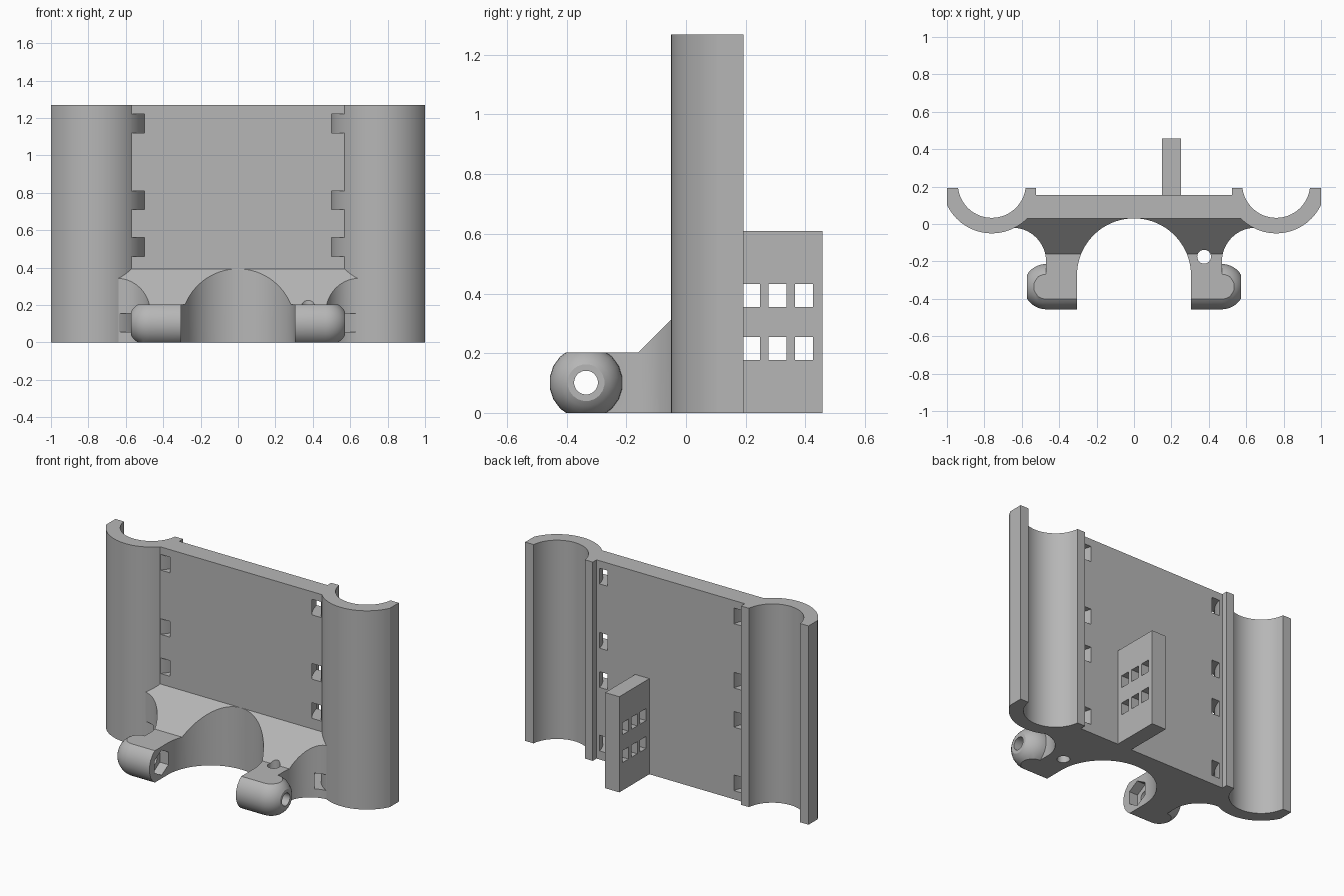
import bpy
import bmesh
from math import sin, cos, pi, radians, sqrt, asin

if "Cube" in bpy.data.objects:
    bpy.data.objects.remove(bpy.data.objects["Cube"], do_unlink=True)

grey = bpy.data.materials.new("plain grey")
grey.use_nodes = True
grey.diffuse_color = (0.47, 0.47, 0.47, 1)
grey.node_tree.nodes["Principled BSDF"].inputs["Base Color"].default_value = (0.47, 0.47, 0.47, 1)

HEIGHT, ARM_TOP = 1.268, 0.203
TUBE_X, TUBE_Y, OUTER, INNER = 0.76, 0.215, 0.265, 0.182
PLATE_FRONT, PLATE_BACK, BACK = 0.03, 0.155, 0.193
PIVOT_Y, PIVOT_Z, PIVOT_R = -0.335, 0.1015, 0.123


def finish(name, bm):
    bmesh.ops.recalc_face_normals(bm, faces=bm.faces)
    mesh = bpy.data.meshes.new(name)
    bm.to_mesh(mesh)
    bm.free()
    mesh.materials.append(grey)
    obj = bpy.data.objects.new(name, mesh)
    bpy.context.collection.objects.link(obj)
    return obj


def prism(name, points, axis, low, high):
    """Extrude a flat outline along an axis; outline is xy for z, yz for x."""
    bm = bmesh.new()
    place = (lambda a, b, c: (c, a, b)) if axis == "x" else (lambda a, b, c: (a, b, c))
    bottom = bm.faces.new([bm.verts.new(place(a, b, low)) for a, b in points])
    result = bmesh.ops.extrude_face_region(bm, geom=[bottom])
    shift = place(0, 0, high - low)
    bmesh.ops.translate(bm, vec=shift, verts=[v for v in result["geom"] if isinstance(v, bmesh.types.BMVert)])
    return finish(name, bm)


def lathe_x(name, profile, sides):
    """Turn (x, radius) points around the pivot axis."""
    bm = bmesh.new()
    rings = [[bm.verts.new((x, PIVOT_Y + r * cos(2 * pi * (i + 0.5) / sides),
                            PIVOT_Z + r * sin(2 * pi * (i + 0.5) / sides)))
              for i in range(sides)] for x, r in profile]
    for a, b in zip(rings, rings[1:]):
        for i in range(sides):
            j = (i + 1) % sides
            bm.faces.new((a[i], a[j], b[j], b[i]))
    bm.faces.new(rings[0])
    bm.faces.new(rings[-1])
    return finish(name, bm)


def arc(cx, cy, r, start, end, steps):
    return [(cx + r * cos(start + (end - start) * i / steps),
             cy + r * sin(start + (end - start) * i / steps)) for i in range(steps + 1)]


def rectangle(a, b, c, d):
    return [(a, c), (b, c), (b, d), (a, d)]


def combine(target, other, operation):
    """Apply a boolean and discard the helper."""
    other.hide_render = True
    mod = target.modifiers.new("boolean", "BOOLEAN")
    mod.operation, mod.object, mod.solver = operation, other, "EXACT"
    bpy.context.view_layer.objects.active = target
    bpy.ops.object.modifier_apply(modifier=mod.name)
    bpy.data.objects.remove(other, do_unlink=True)


def mirrored(half):
    return half + [(-x, y) for x, y in reversed(half)]


# Back panel with a half-round cradle on each side
join_angle = -pi + asin((TUBE_Y - PLATE_FRONT) / OUTER)
edge_angle = -asin(sqrt(OUTER ** 2 - (1 - TUBE_X) ** 2) / OUTER)
rim_angle = -asin((TUBE_Y - BACK) / INNER)
half = arc(TUBE_X, TUBE_Y, OUTER, join_angle, edge_angle, 28)
half += [(1, BACK)]
half += arc(TUBE_X, TUBE_Y, INNER, rim_angle, -pi - rim_angle, 32)
half += [(0.523, BACK), (0.523, PLATE_BACK)]
panel = prism("cradle_panel", mirrored(half), "z", 0, HEIGHT)

# Clamp bracket: arched plan, trimmed by a sloped side profile
half = [(0.585, 0.05), (0.65, -0.012)]
half += arc(0.65, -0.2, 0.18, pi / 2, pi, 16)
half += [(0.47, PIVOT_Y), (0.305, PIVOT_Y)]
half += arc(0, -0.275, 0.305, 0, pi / 2, 28)[:-1]
bracket = prism("clamp_bracket", mirrored(half), "z", 0, 0.6)
slope = [(-0.5, 0), (-0.5, ARM_TOP), (-0.16, ARM_TOP), (0.06, ARM_TOP + 0.22), (0.06, 0)]
combine(bracket, prism("slope_trim", slope, "x", -1, 1), "INTERSECT")

# Rounded pivot ends with a bolt hole and hexagonal nut pocket
dome = [(0.468 + PIVOT_R * sin(t), PIVOT_R * cos(t)) for t in [radians(10 * k) for k in range(6)]]
dome.append((0.573, 0.062))
for s in (-1, 1):
    pivot = lathe_x("pivot", [(s * x, r) for x, r in [(0.305, PIVOT_R)] + dome], 20)
    trim = prism("pivot_trim", rectangle(-0.6, 0, 0, ARM_TOP), "x", -1, 1)
    combine(pivot, trim, "INTERSECT")
    combine(bracket, pivot, "UNION")
for s in (-1, 1):
    combine(bracket, lathe_x("bolt_hole", [(s * 0.25, 0.04), (s * 0.65, 0.04)], 24), "DIFFERENCE")
    combine(bracket, lathe_x("nut_pocket", [(s * 0.25, 0.08), (s * 0.365, 0.08)], 6), "DIFFERENCE")

# Vertical hole through one arm
pin = prism("pin_hole", arc(0.375, -0.175, 0.037, 0, 2 * pi, 24)[:-1], "z", -0.1, 0.6)
combine(bracket, pin, "DIFFERENCE")

# Curved strap slots that wrap around each cradle
start, end = radians(130), radians(300)
ring = arc(TUBE_X, TUBE_Y, 0.319, start, end, 32) + arc(TUBE_X, TUBE_Y, OUTER + 0.001, end, start, 32)
for z in (0.055, 0.46, 0.71, 1.12):
    for s in (-1, 1):
        for part in (panel, bracket):
            if part is panel or z < 0.4:
                outline = [(s * x, y) for x, y in ring]
                combine(part, prism("strap_slot", outline, "z", z, z + 0.1), "DIFFERENCE")

# Rear fin with two rows of square windows
fin = prism("rear_fin", rectangle(PLATE_BACK, 0.458, 0, 0.61), "x", 0.15, 0.25)
for y in (0.188, 0.277, 0.365):
    for z in (0.177, 0.355):
        window = prism("window", rectangle(y, y + 0.06, z, z + 0.077), "x", 0.1, 0.3)
        combine(fin, window, "DIFFERENCE")

# Smooth the curved walls, keep the edges crisp
bpy.ops.object.select_all(action="DESELECT")
for part in (panel, bracket, fin):
    part.select_set(True)
bpy.context.view_layer.objects.active = panel
bpy.ops.object.shade_smooth_by_angle(angle=radians(25))
